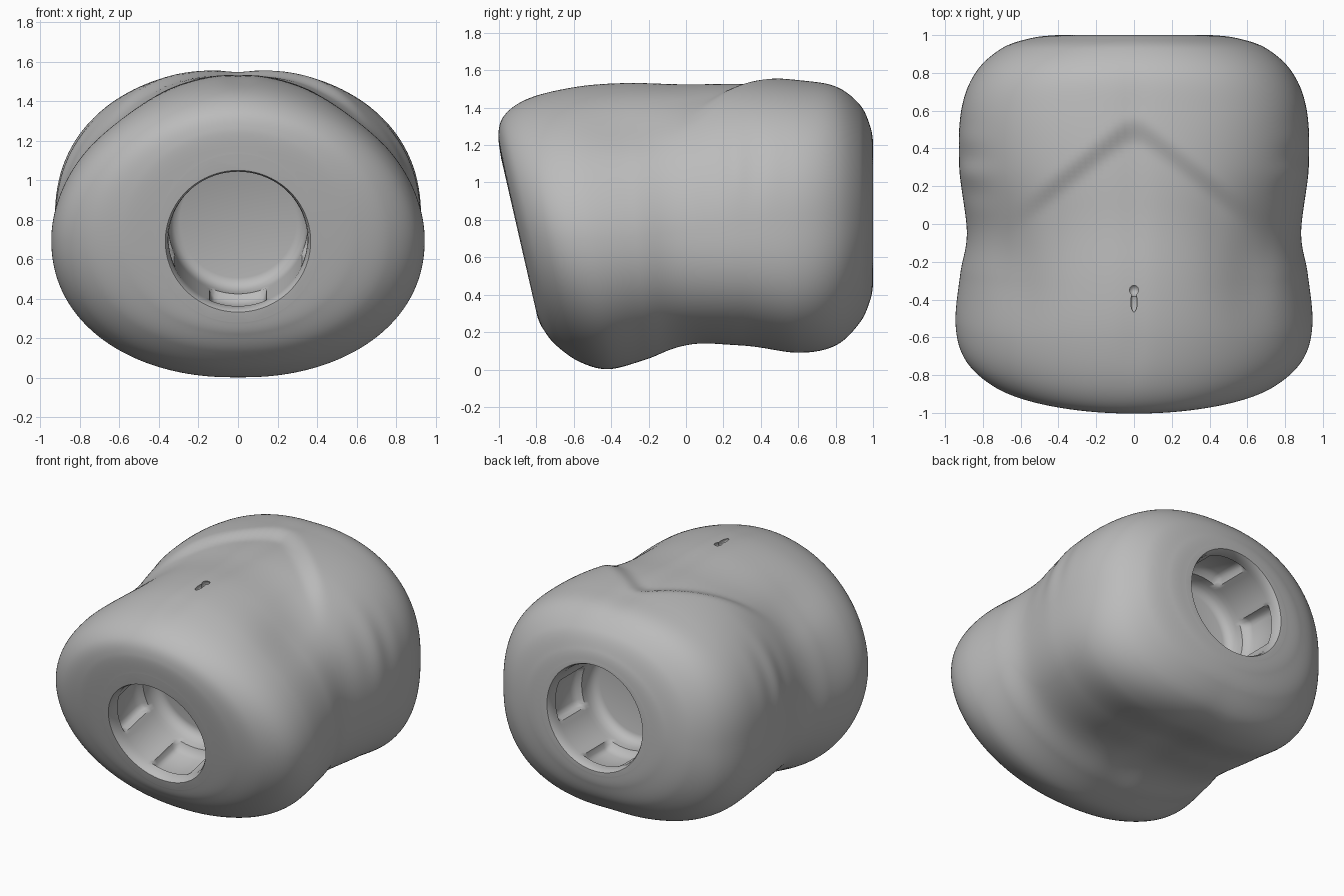
import bpy, bmesh
from math import sin, cos, pi, exp, radians
from mathutils import Matrix, Vector

cube = bpy.data.objects.get("Cube")
if cube:
    bpy.data.objects.remove(cube, do_unlink=True)

grey = bpy.data.materials.new("plain grey")
grey.use_nodes = True
grey.diffuse_color = (0.5, 0.5, 0.5, 1)
grey.node_tree.nodes["Principled BSDF"].inputs["Base Color"].default_value = (0.5, 0.5, 0.5, 1)

SEGMENTS = 180
STEPS = 14

# Stations: length, half width, top, bottom, widest height, upper and lower roundness
STATIONS = [
    (-1.0, .41, 1.13, .28, .69, 2, 2),
    (-.985, .60, 1.26, .22, .70, 2, 2),
    (-.93, .77, 1.36, .13, .70, 1.95, 2.1),
    (-.80, .90, 1.445, .04, .70, 1.9, 2.1),
    (-.60, .945, 1.505, .0, .70, 1.9, 2.15),
    (-.30, .92, 1.55, .045, .71, 1.9, 2.2),
    (-.05, .885, 1.565, .10, .74, 2, 2.4),
    (.30, .925, 1.57, .12, .78, 2.2, 2.7),
    (.60, .915, 1.55, .085, .80, 2.3, 2.8),
    (.80, .84, 1.515, .125, .80, 2.3, 2.6),
    (.93, .70, 1.415, .25, .81, 2.2, 2.3),
    (.985, .54, 1.30, .37, .83, 2, 2),
    (1.0, .41, 1.22, .45, .84, 2, 2),
]


def catmull(a, b, c, d, t):
    return b + (c - a) * t / 2 + (2*a - 5*b + 4*c - d) * t*t / 2 + (3*b - a - 3*c + d) * t**3 / 2


def smooth(lo, hi, v):
    t = max(0, min(1, (v - lo) / (hi - lo)))
    return t * t * (3 - 2 * t)


def bump(v, centre, width):
    return exp(-((v - centre) / width) ** 2)


def sections():
    last = len(STATIONS) - 1
    for i in range(last):
        near = [STATIONS[max(0, min(last, i + k))] for k in (-1, 0, 1, 2)]
        for j in range(STEPS):
            yield [catmull(*col, j / STEPS) for col in zip(*near)]
    yield STATIONS[-1]


def sculpt(x, y, z):
    """Soft anatomy: rib arch, hip hollows, midline, spine and lower back fold."""
    ax = abs(x)
    upper, lower = smooth(.9, 1.25, z), smooth(.6, .3, z)
    arch = .54 - .8 * (ax * ax + .0016) ** .5
    belly = smooth(.07, -.09, y - arch) * smooth(.7, .4, ax) * smooth(-.6, .1, y)
    z -= .04 * upper * belly
    z -= .035 * upper * bump(ax, .62, .15) * bump(y, -.25, .28)
    z -= .006 * upper * bump(x, 0, .07) * smooth(.95, .6, abs(y))
    z += .03 * lower * bump(x, 0, .13) * bump(y, .25, .4)
    z += .02 * lower * bump(ax, .25, .3) * bump(y, .05, .16)
    # Shallow rib ripples on the flanks
    flank = smooth(.6, .8, ax) * bump(z, 1.1, .2) * bump(y, .28, .18)
    x *= 1 + .006 * flank * sin(y * 30)
    return x, y, z


def signed_power(v, p):
    return (1 if v >= 0 else -1) * abs(v) ** p


def make_object(name, bm):
    bmesh.ops.recalc_face_normals(bm, faces=bm.faces)
    mesh = bpy.data.meshes.new(name)
    bm.to_mesh(mesh)
    bm.free()
    mesh.materials.append(grey)
    obj = bpy.data.objects.new(name, mesh)
    bpy.context.collection.objects.link(obj)
    return obj


def loft(name, rings):
    bm = bmesh.new()
    loops = [[bm.verts.new(p) for p in ring] for ring in rings]
    for a, b in zip(loops, loops[1:]):
        for k in range(len(a)):
            n = (k + 1) % len(a)
            bm.faces.new((a[k], a[n], b[n], b[k]))
    bm.faces.new(loops[0])
    bm.faces.new(loops[-1])
    return make_object(name, bm)


# Torso shell, with the front end leaning under
def torso_rings():
    for s, half, top, bottom, mid, n_up, n_low in sections():
        lean = .23 * smooth(.15, -1.05, s)
        ring = []
        for k in range(SEGMENTS):
            a = 2 * pi * k / SEGMENTS
            n, reach = (n_up, top - mid) if sin(a) >= 0 else (n_low, mid - bottom)
            x = half * signed_power(cos(a), 2 / n)
            z = mid + reach * signed_power(sin(a), 2 / n)
            ring.append(sculpt(x, s + lean * (1.18 - z), z))
        yield ring


torso = loft("torso", torso_rings())


def cut(cutter):
    mod = torso.modifiers.new("cut", 'BOOLEAN')
    mod.operation, mod.solver, mod.object = 'DIFFERENCE', 'EXACT', cutter
    bpy.context.view_layer.objects.active = torso
    bpy.ops.object.modifier_apply(modifier=mod.name)
    bpy.data.objects.remove(cutter, do_unlink=True)


# Socket bore: radius, depth, and how far the four wall pockets open there
BORE = [(.385, -.06, 0), (.372, -.01, 0), (.358, .015, 0), (.352, .05, 0), (.352, .075, 0),
        (.352, .09, .7), (.352, .12, 1), (.352, .30, 1), (.352, .34, .7), (.352, .36, 0),
        (.352, .40, 0), (.345, .44, 0), (.325, .47, 0), (.295, .48, 0)]
ROUND = 120


def socket(name, place):
    rings = []
    for radius, depth, pocket in BORE:
        ring = []
        for k in range(ROUND):
            a = 2 * pi * k / ROUND
            off = abs((a + pi / 4) % (pi / 2) - pi / 4)
            r = radius + .045 * pocket * smooth(.43, .33, off)
            ring.append(place @ Vector((r * cos(a), depth, r * sin(a))))
        rings.append(ring)
    cut(loft(name + "_cutter", rings))


socket("front_socket", Matrix.Translation((0, -.885, .69)) @ Matrix.Rotation(radians(12.5), 4, 'X'))
socket("back_socket", Matrix.Translation((0, 1.0, .84)) @ Matrix.Rotation(pi, 4, 'Z'))

# Navel: a small pit with a shallow tail
for y, z, size in ((-.35, 1.5, (.032, .035, .045)), (-.41, 1.515, (.02, .06, .025))):
    bm = bmesh.new()
    bmesh.ops.create_uvsphere(bm, u_segments=20, v_segments=12, radius=1,
                              matrix=Matrix.Translation((0, y, z)) @ Matrix.Diagonal((*size, 1)))
    cut(make_object("navel_cutter", bm))

bpy.ops.object.select_all(action='DESELECT')
torso.select_set(True)
bpy.context.view_layer.objects.active = torso
bpy.ops.object.shade_smooth_by_angle(angle=radians(40))
